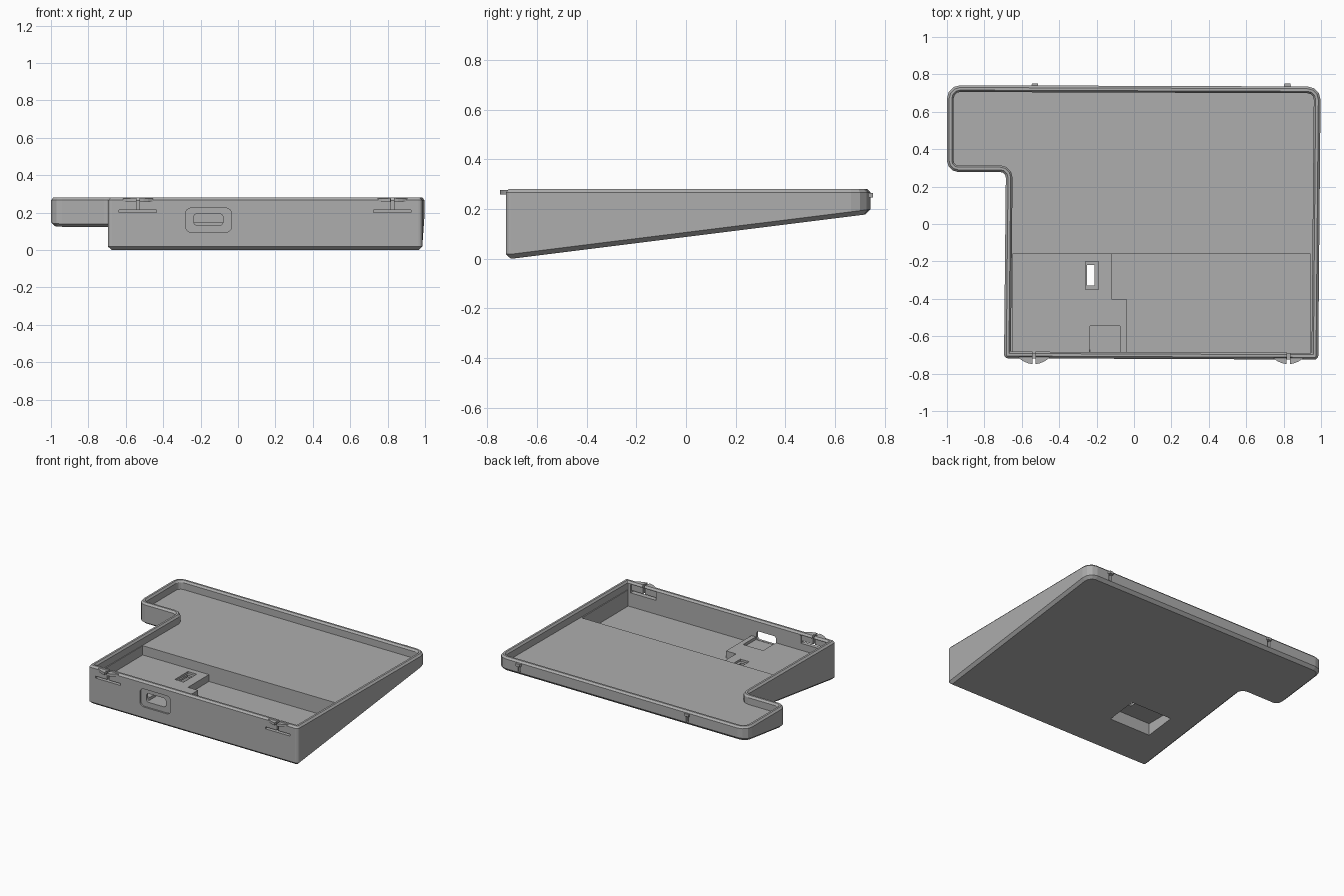
import bpy, bmesh, math
from mathutils import Vector

if "Cube" in bpy.data.objects:
    bpy.data.objects.remove(bpy.data.objects["Cube"], do_unlink=True)

grey = bpy.data.materials.new("mid grey")
grey.use_nodes = True
GREY = (0.42, 0.42, 0.42, 1)
grey.diffuse_color = GREY
grey.node_tree.nodes["Principled BSDF"].inputs["Base Color"].default_value = GREY

TOP = 0.28
FLOOR = 0.217
PLATFORM = 0.15
PIT = 0.1
FRONT = -0.69   # inner side of the front wall

# Outline corners, anticlockwise: x, y, corner radius
CORNERS = [(-0.695, -0.718, 0.02), (0.985, -0.725, 0.02), (0.998, 0.735, 0.07),
           (-1, 0.742, 0.07), (-1, 0.278, 0.06), (-0.685, 0.278, 0.03)]


def make_object(name, bm):
    bmesh.ops.recalc_face_normals(bm, faces=bm.faces)
    mesh = bpy.data.meshes.new(name)
    bm.to_mesh(mesh)
    bm.free()
    mesh.materials.append(grey)
    ob = bpy.data.objects.new(name, mesh)
    bpy.context.collection.objects.link(ob)
    return ob


def outline(inset, steps=3):
    """Rounded outline moved inwards by inset, always with the same point count."""
    pts = [Vector(c[:2]) for c in CORNERS]
    out = []
    for i, p in enumerate(pts):
        a = (p - pts[i - 1]).normalized()
        b = (pts[(i + 1) % len(pts)] - p).normalized()
        na, nb = Vector((-a.y, a.x)), Vector((-b.y, b.x))
        q = p + (na + nb) * inset / (1 + na.dot(nb))
        convex = a.cross(b) > 0
        r = max(CORNERS[i][2] - inset, 0.004) if convex else CORNERS[i][2] + inset
        side = 1 if convex else -1
        centre = q + (na + nb) * side * r / (1 + na.dot(nb))
        for k in range(steps + 1):
            t = math.pi / 2 * k / steps
            out.append(centre - side * r * (na * math.cos(t) + nb * math.sin(t)).normalized())
    return out


def prism(name, points, lo, hi, axis="z"):
    """Extrude a flat profile along z, or an x-z profile along y."""
    bm = bmesh.new()
    place = (lambda u, v, w: (u, v, w)) if axis == "z" else (lambda u, v, w: (u, w, v))
    rings = [[bm.verts.new(place(u, v, w)) for u, v in points] for w in (lo, hi)]
    n = len(points)
    for ring in rings:
        bm.faces.new(ring)
    for i in range(n):
        j = (i + 1) % n
        bm.faces.new((rings[0][i], rings[0][j], rings[1][j], rings[1][i]))
    return make_object(name, bm)


def box(name, x0, x1, y0, y1, z0, z1):
    return prism(name, [(x0, y0), (x1, y0), (x1, y1), (x0, y1)], z0, z1)


def rounded_rect(x0, x1, z0, z1, r, steps=4):
    pts = []
    for k, (x, z) in enumerate([(x1 - r, z1 - r), (x0 + r, z1 - r), (x0 + r, z0 + r), (x1 - r, z0 + r)]):
        for s in range(steps + 1):
            t = math.pi / 2 * (k + s / steps)
            pts.append((x + r * math.cos(t), z + r * math.sin(t)))
    return pts


def cut(target, cutter):
    cutter.hide_render = True
    mod = target.modifiers.new("cut", "BOOLEAN")
    mod.operation = "DIFFERENCE"
    mod.solver = "EXACT"
    mod.object = cutter
    with bpy.context.temp_override(object=target, active_object=target):
        bpy.ops.object.modifier_apply(modifier=mod.name)
    bpy.data.objects.remove(cutter, do_unlink=True)


def base(y):
    return max(0.0, 0.125 * (y + 0.70))


# Wedge tray: lofted rings from the sloping base, over the rim, down to the floor
rings = [(0.02, base), (0, lambda y: base(y) + 0.018), (0, lambda y: TOP - 0.013),
         (0.012, lambda y: TOP), (0.026, lambda y: TOP),
         (0.036, lambda y: TOP - 0.014), (0.036, lambda y: FLOOR)]
bm = bmesh.new()
loops = [[bm.verts.new((p.x, p.y, height(p.y))) for p in outline(inset)] for inset, height in rings]
for low, high in zip(loops, loops[1:]):
    for i in range(len(low)):
        j = (i + 1) % len(low)
        bm.faces.new((low[i], low[j], high[j], high[i]))
bm.faces.new(loops[0])
bm.faces.new(loops[-1])
tray = make_object("tray", bm)

# Front bay with its stepped floor and connector notch
cut(tray, box("bay", -0.65, 0.945, FRONT, -0.16, PLATFORM, 0.26))
cut(tray, box("deep_bay_back", -0.12, 0.945, -0.4, -0.16, PIT, 0.2))
cut(tray, box("deep_bay_front", -0.04, 0.945, FRONT, -0.39, PIT, 0.2))
cut(tray, box("connector_notch", -0.235, -0.075, FRONT, -0.545, 0.13, 0.2))

# Recess under the base and the small window through to it
cut(tray, box("base_recess", -0.49, -0.16, -0.43, -0.21, -0.1, 0.12))
cut(tray, box("window_recess", -0.26, -0.19, -0.35, -0.2, 0.135, 0.2))
cut(tray, box("window_hole", -0.25, -0.21, -0.33, -0.22, 0.05, 0.2))

# Port in the front wall
cut(tray, prism("port_recess", rounded_rect(-0.28, -0.035, 0.095, 0.225, 0.03), -0.8, -0.708, "y"))
cut(tray, prism("port_hole", rounded_rect(-0.237, -0.08, 0.132, 0.195, 0.02), -0.8, -0.67, "y"))

# Spring clips at the front: thinned wall, slots, and a split catch
for side, cx in (("right", -0.535), ("left", 0.825)):
    cut(tray, box("clip_pocket", cx - 0.1, cx + 0.1, -0.7, -0.675, 0.2, 0.262))
    cut(tray, box("clip_slot", cx - 0.1, cx + 0.1, -0.8, -0.66, 0.2, 0.214))
    cut(tray, box("clip_slit", cx - 0.008, cx + 0.008, -0.8, -0.66, 0.205, 0.3))
    for half, s in (("inner", 1), ("outer", -1)):
        catch = [(0.009, -0.71), (0.009, -0.749), (0.03, -0.745), (0.055, -0.735), (0.08, -0.718), (0.08, -0.71)]
        prism(f"{side}_{half}_catch", [(cx + s * x, y) for x, y in catch], 0.258, 0.276)

# Small nubs with grooves at the back
for side, cx in (("right", -0.53), ("left", 0.82)):
    cut(tray, box("nub_groove", cx - 0.01, cx + 0.01, 0.722, 0.8, 0.2, 0.25))
    nub = [(-0.022, 0.725), (0.022, 0.725), (0.015, 0.752), (-0.015, 0.752)]
    prism(f"{side}_back_nub", [(cx + x, y) for x, y in nub], 0.246, 0.265)
